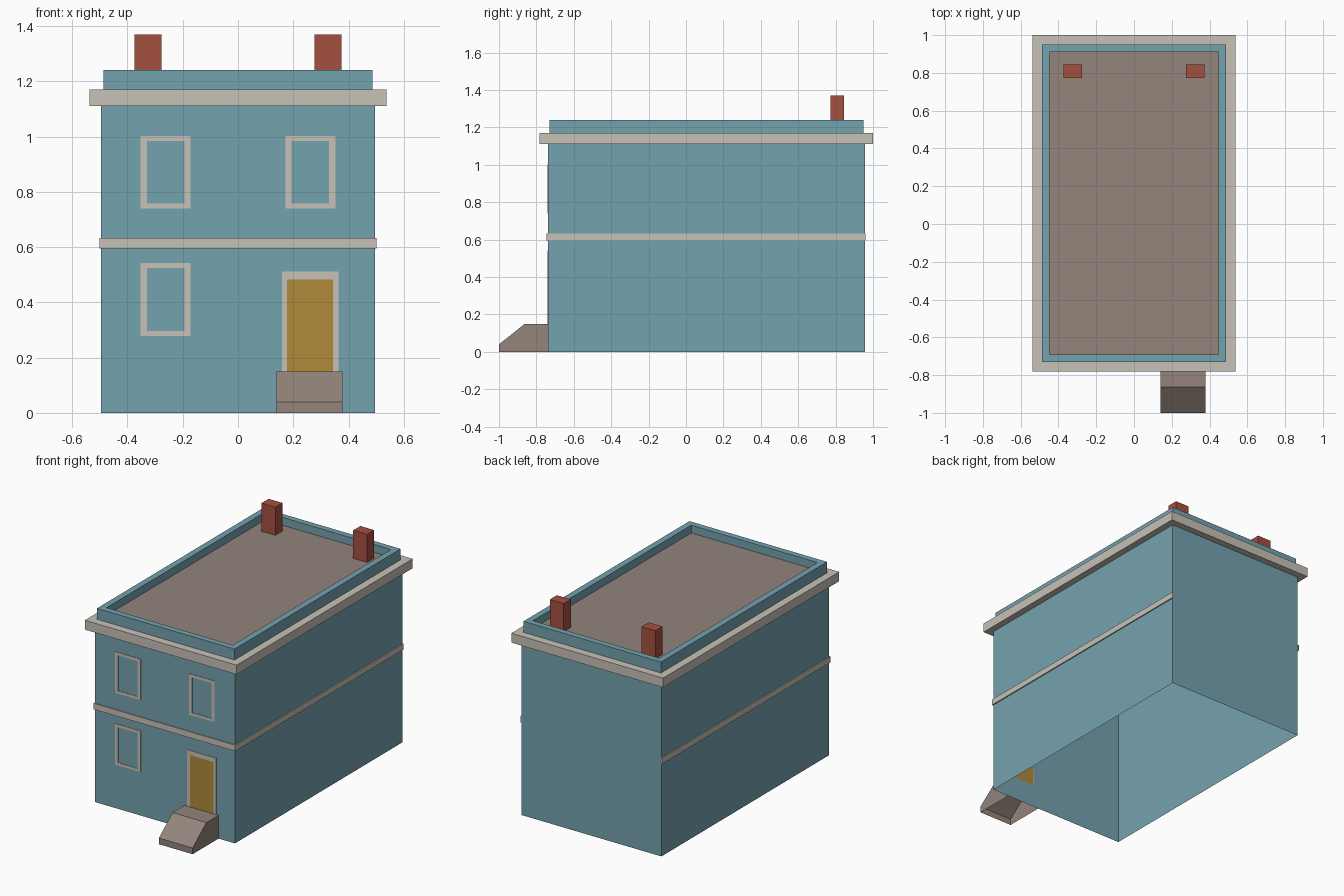
import bpy, bmesh
from mathutils import Vector

if "Cube" in bpy.data.objects:
    bpy.data.objects.remove(bpy.data.objects["Cube"])


def material(name, hex_code):
    def linear(c):
        return c / 12.92 if c <= 0.04045 else ((c + 0.055) / 1.055) ** 2.4
    rgba = [linear(int(hex_code[i:i + 2], 16) / 255) for i in (0, 2, 4)] + [1]
    m = bpy.data.materials.new(name)
    m.use_nodes = True
    m.diffuse_color = rgba
    bsdf = m.node_tree.nodes["Principled BSDF"]
    bsdf.inputs["Base Color"].default_value = rgba
    bsdf.inputs["Roughness"].default_value = 0.9
    return m


blue = material("blue paint", "74A2AF")
stone = material("pale stone", "C8C2B7")
brown = material("grey brown", "93857C")
brick = material("red brick", "A55041")
yellow = material("ochre door", "B08A38")


def finish(name, bm, mat):
    bmesh.ops.recalc_face_normals(bm, faces=bm.faces)
    mesh = bpy.data.meshes.new(name)
    bm.to_mesh(mesh)
    bm.free()
    mesh.materials.append(mat)
    obj = bpy.data.objects.new(name, mesh)
    bpy.context.collection.objects.link(obj)
    return obj


def prism(name, points, direction, mat, drop=()):
    """Extrude a flat outline; drop removes faces pointing along given directions."""
    bm = bmesh.new()
    face = bm.faces.new([bm.verts.new(p) for p in points])
    new = bmesh.ops.extrude_face_region(bm, geom=[face], use_keep_orig=True)["geom"]
    bmesh.ops.translate(bm, vec=direction,
                        verts=[v for v in new if isinstance(v, bmesh.types.BMVert)])
    bmesh.ops.recalc_face_normals(bm, faces=bm.faces)
    gone = [f for f in bm.faces if any(f.normal.dot(Vector(d)) > 0.99 for d in drop)]
    bmesh.ops.delete(bm, geom=gone, context="FACES")
    return finish(name, bm, mat)


def box(name, low, high, mat):
    (x0, y0, z0), (x1, y1, z1) = low, high
    base = [(x0, y0, z0), (x1, y0, z0), (x1, y1, z0), (x0, y1, z0)]
    return prism(name, base, (0, 0, z1 - z0), mat)


MID_Y = 0.109


def loft(name, sections, mat):
    """Join rectangles (half width, half depth, height) into an open shell."""
    bm = bmesh.new()
    rows = [[bm.verts.new((sx * w, MID_Y + sy * d, z))
             for sx, sy in ((-1, -1), (1, -1), (1, 1), (-1, 1))] for w, d, z in sections]
    for a, b in zip(rows, rows[1:]):
        for i in range(4):
            j = (i + 1) % 4
            bm.faces.new((a[i], a[j], b[j], b[i]))
    return finish(name, bm, mat)


# Stacked shell: walls, cornice, parapet
WALL, CORNICE = (0.495, 0.847), (0.5375, 0.891)
PARAPET, INNER = (0.4875, 0.84), (0.447, 0.801)
EAVES, LEDGE, TOP, ROOF = 1.11, 1.17, 1.24, 1.19
loft("walls", [(*WALL, 0), (*WALL, EAVES)], blue)
loft("cornice", [(*WALL, EAVES), (*CORNICE, EAVES), (*CORNICE, LEDGE), (*PARAPET, LEDGE)], stone)
loft("parapet", [(*PARAPET, LEDGE), (*PARAPET, TOP), (*INNER, TOP), (*INNER, ROOF)], blue)

# Flat roof deck
bm = bmesh.new()
w, d = INNER
bm.faces.new([bm.verts.new((x, MID_Y + y, ROOF)) for x, y in ((-w, -d), (w, -d), (w, d), (-w, d))])
finish("roof_deck", bm, brown)

# Chimneys
for side, x in (("right", -0.325), ("left", 0.325)):
    box(side + "_chimney", (x - 0.049, 0.772, ROOF), (x + 0.049, 0.844, 1.37), brick)

# String course round the front and both sides, open at the back
FRONT, BACK = MID_Y - WALL[1], MID_Y + WALL[1]
lip = 0.007
outer, end = WALL[0] + lip, BACK + 0.004
prism("string_course",
      [(-outer, end, 0.595), (-outer, FRONT - lip, 0.595), (outer, FRONT - lip, 0.595),
       (outer, end, 0.595), (WALL[0], end, 0.595), (WALL[0], FRONT, 0.595),
       (-WALL[0], FRONT, 0.595), (-WALL[0], end, 0.595)], (0, 0, 0.038), stone)

# Window surrounds
THIN = 0.003


def plate(name, x0, x1, z0, z1, mat):
    return box(name, (x0, FRONT - THIN, z0), (x1, FRONT, z1), mat)


def surround(name, x0, x1, z0, z1, side, head, sill):
    bm = bmesh.new()
    rects = ((x0, x1, z0, z1), (x0 + side, x1 - side, z0 + sill, z1 - head))
    loops = [[bm.verts.new((x, y, z)) for x, z in ((a, c), (b, c), (b, e), (a, e))]
             for a, b, c, e in rects for y in (FRONT, FRONT - THIN)]
    back_out, front_out, back_in, front_in = loops
    for p, q in ((back_out, front_out), (front_out, front_in), (front_in, back_in)):
        for i in range(4):
            j = (i + 1) % 4
            bm.faces.new((p[i], p[j], q[j], q[i]))
    return finish(name, bm, stone)


for name, x, z in (("upper_right", -0.262, 0.739), ("upper_left", 0.262, 0.739),
                   ("lower_right", -0.262, 0.279)):
    surround(name + "_window_frame", x - 0.09, x + 0.09, z, z + 0.263, 0.022, 0.018, 0.018)

# Door and its frame
STEP_TOP = 0.15
plate("door", 0.177, 0.344, STEP_TOP, 0.482, yellow)
plate("door_right_jamb", 0.159, 0.177, STEP_TOP, 0.482, stone)
plate("door_left_jamb", 0.344, 0.363, STEP_TOP, 0.482, stone)
plate("door_head", 0.159, 0.363, 0.482, 0.511, stone)

# Sloped entrance step, hollow underneath
prism("entrance_step",
      [(0.14, y, z) for y, z in ((FRONT, 0), (-1, 0), (-1, 0.04), (-0.862, STEP_TOP), (FRONT, STEP_TOP))],
      (0.239, 0, 0), brown, drop=((0, 0, -1), (0, 1, 0)))
